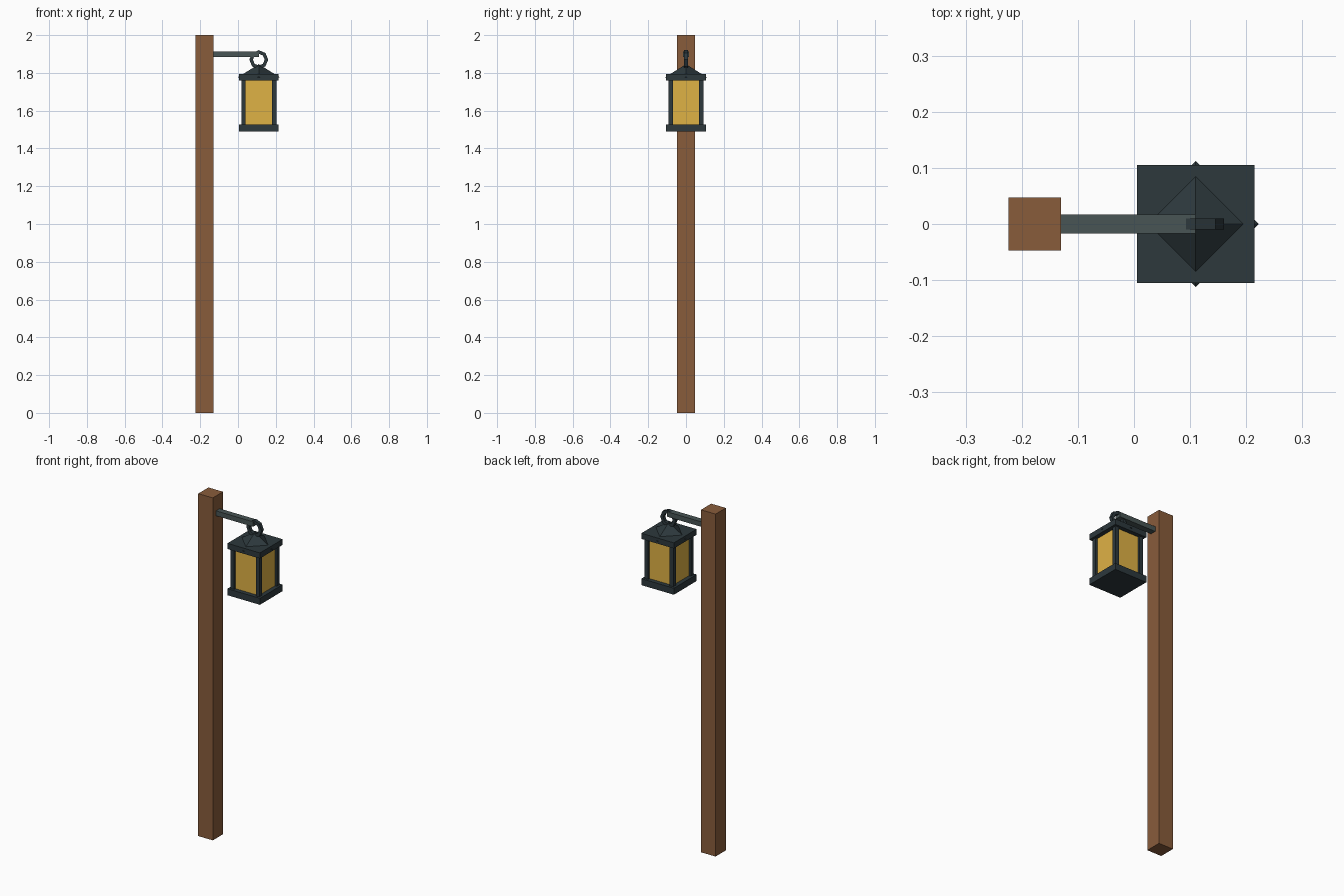
import bpy, bmesh, math
from mathutils import Matrix, Vector

if "Cube" in bpy.data.objects:
    bpy.data.objects.remove(bpy.data.objects["Cube"])

CX = 0.11  # lantern axis


def material(name, rgb):
    m = bpy.data.materials.new(name)
    m.diffuse_color = (*rgb, 1)
    m.use_nodes = True
    m.node_tree.nodes["Principled BSDF"].inputs["Base Color"].default_value = m.diffuse_color
    return m


wood = material("wood", (0.25, 0.107, 0.044))
iron = material("dark_iron", (0.026, 0.04, 0.046))
steel = material("grey_iron", (0.065, 0.09, 0.089))
amber = material("amber_glass", (0.74, 0.445, 0.06))


def finish(name, bm, mat):
    bmesh.ops.recalc_face_normals(bm, faces=bm.faces)
    me = bpy.data.meshes.new(name)
    bm.to_mesh(me)
    bm.free()
    me.materials.append(mat)
    ob = bpy.data.objects.new(name, me)
    bpy.context.collection.objects.link(ob)
    return ob


def box(name, lo, hi, mat):
    lo, hi = Vector(lo), Vector(hi)
    bm = bmesh.new()
    bmesh.ops.create_cube(bm, size=1, matrix=Matrix.Translation((lo + hi) / 2)
                          @ Matrix.Diagonal((*(hi - lo), 1)))
    return finish(name, bm, mat)


def centred_box(name, half, z0, z1, mat, dx=0, dy=0):
    return box(name, (CX + dx - half, dy - half, z0), (CX + dx + half, dy + half, z1), mat)


# Wooden post and bracket arm
box("post", (-0.224, -0.047, 0), (-0.13, 0.047, 2), wood)
box("bracket_arm", (-0.14, -0.017, 1.884), (CX, 0.017, 1.913), steel)

# Lantern body: base, cap, glass and corner bars
centred_box("lantern_base", 0.105, 1.49, 1.528, iron)
centred_box("lantern_cap", 0.105, 1.76, 1.793, iron)
centred_box("glass", 0.08, 1.52, 1.77, amber)
for sx in (-1, 1):
    for sy in (-1, 1):
        centred_box("corner_bar", 0.0115, 1.52, 1.77, iron, sx * 0.081, sy * 0.081)

# Four-sided roof, turned so its corners poke through the cap edges
bm = bmesh.new()
bmesh.ops.create_cone(bm, cap_ends=True, segments=4, radius1=0.112, radius2=0, depth=0.07)
corner = max(bm.verts, key=lambda v: v.co.x + v.co.y * 0.01)
turn = -math.atan2(corner.co.y, corner.co.x)
bm.transform(Matrix.Translation((CX, 0, 1.811)) @ Matrix.Rotation(turn, 4, 'Z'))
bmesh.ops.remove_doubles(bm, verts=bm.verts, dist=1e-5)
finish("roof", bm, iron)

# Eight-sided hanging ring, spun from a square section
bm = bmesh.new()
section = [bm.verts.new((CX + r, y, 1.87)) for r, y in
           ((0.031, -0.01), (0.05, -0.01), (0.05, 0.01), (0.031, 0.01))]
edges = [bm.edges.new((section[i], section[(i + 1) % 4])) for i in range(4)]
bmesh.ops.spin(bm, geom=section + edges, cent=(CX, 0, 1.87), axis=(0, 1, 0),
               angle=math.tau, steps=8)
bmesh.ops.remove_doubles(bm, verts=bm.verts, dist=1e-4)
finish("hanging_ring", bm, iron)
